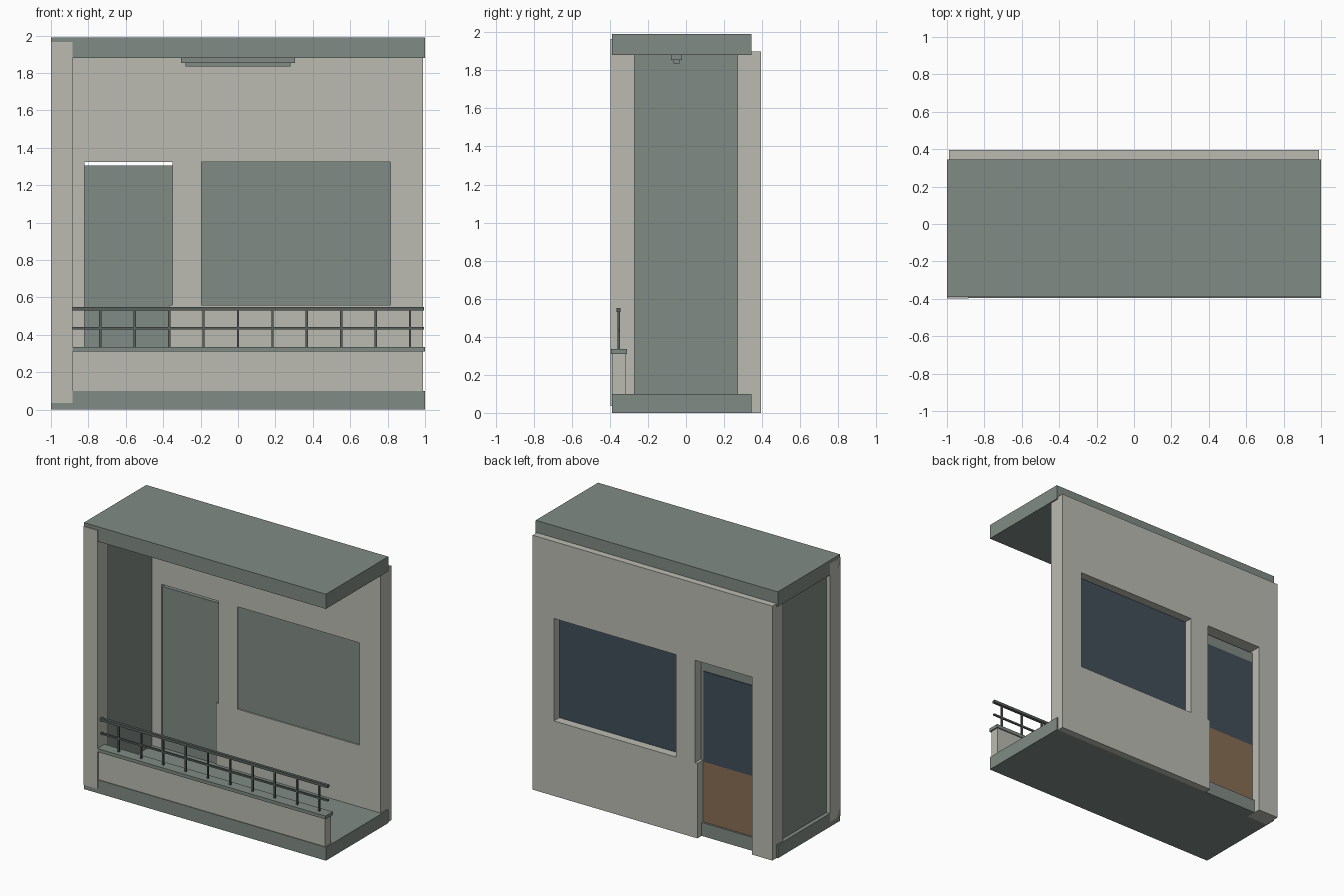
import bpy

cube = bpy.data.objects.get("Cube")
if cube:
    bpy.data.objects.remove(cube, do_unlink=True)


def material(name, rgb):
    m = bpy.data.materials.new(name)
    m.use_nodes = True
    m.diffuse_color = (*rgb, 1)
    m.node_tree.nodes["Principled BSDF"].inputs["Base Color"].default_value = (*rgb, 1)
    return m


PLASTER = material("pale plaster", (0.50, 0.50, 0.45))
GREY = material("green grey concrete", (0.22, 0.26, 0.235))
METAL = material("dark metal", (0.10, 0.12, 0.11))
GLASS = material("dark blue glass", (0.055, 0.078, 0.10))
WOOD = material("brown wood", (0.25, 0.155, 0.09))


def box(name, x, y, z, mat):
    """Axis-aligned box given as (low, high) ranges."""
    verts = [(a, b, c) for a in x for b in y for c in z]
    faces = [(0, 1, 3, 2), (4, 6, 7, 5), (0, 4, 5, 1),
             (2, 3, 7, 6), (0, 2, 6, 4), (1, 5, 7, 3)]
    mesh = bpy.data.meshes.new(name)
    mesh.from_pydata(verts, [], faces)
    mesh.materials.append(mat)
    obj = bpy.data.objects.new(name, mesh)
    bpy.context.collection.objects.link(obj)
    return obj


# Floor and roof slabs
SLAB_Y = (-0.39, 0.345)
box("floor_slab", (-1, 1), SLAB_Y, (0, 0.1), GREY)
box("roof_slab", (-1, 1), SLAB_Y, (1.88, 1.99), GREY)

# Back wall, built around the door and window openings
WALL_Y = (0.27, 0.395)
SILL, HEAD = 0.56, 1.325
box("upper_wall", (-0.99, 0.99), WALL_Y, (HEAD, 1.9), PLASTER)
box("lower_wall", (-0.37, 0.99), WALL_Y, (0, SILL), PLASTER)
box("door_side_pier", (-0.99, -0.82), WALL_Y, (0, HEAD), PLASTER)
box("middle_pier", (-0.35, -0.195), WALL_Y, (SILL, HEAD), PLASTER)
box("window_side_pier", (0.815, 0.99), WALL_Y, (SILL, HEAD), PLASTER)

# Window: grey inner leaf with glass on the outer face
box("window_panel", (-0.195, 0.815), (0.28, 0.325), (SILL, HEAD), GREY)
box("window_glass", (-0.195, 0.815), (0.325, 0.331), (SILL, HEAD), GLASS)

# Door leaf, with glass and wooden plates on the outer face
box("door_leaf", (-0.82, -0.35), (0.28, 0.325), (0.1, 1.305), GREY)
box("door_glass", (-0.81, -0.375), (0.325, 0.331), (0.55, 1.225), GLASS)
box("door_wood_panel", (-0.81, -0.375), (0.325, 0.331), (0.1, 0.55), WOOD)

# Closed end: side panel and front column
box("side_panel", (-0.97, -0.9), (-0.28, 0.28), (0.1, 1.88), GREY)
box("front_column", (-1, -0.885), (-0.397, -0.27), (0.035, 1.965), PLASTER)

# Parapet and its cap
box("parapet", (-0.9, 0.99), (-0.385, -0.318), (0.1, 0.31), PLASTER)
box("parapet_cap", (-0.99, 1), (-0.395, -0.31), (0.31, 0.335), GREY)

# Railing
box("top_rail", (-0.9, 0.995), (-0.365, -0.343), (0.53, 0.55), METAL)
box("middle_rail", (-0.9, 0.995), (-0.36, -0.348), (0.428, 0.441), METAL)
for i in range(10):
    x = -0.736 + i * 0.184
    box(f"rail_post_{i + 1}", (x - 0.006, x + 0.006), (-0.36, -0.348), (0.335, 0.53), METAL)

# Ceiling lamp
box("lamp_base", (-0.305, 0.305), (-0.08, -0.02), (1.853, 1.88), GREY)
box("lamp_tube", (-0.28, 0.28), (-0.065, -0.035), (1.835, 1.853), GREY)
